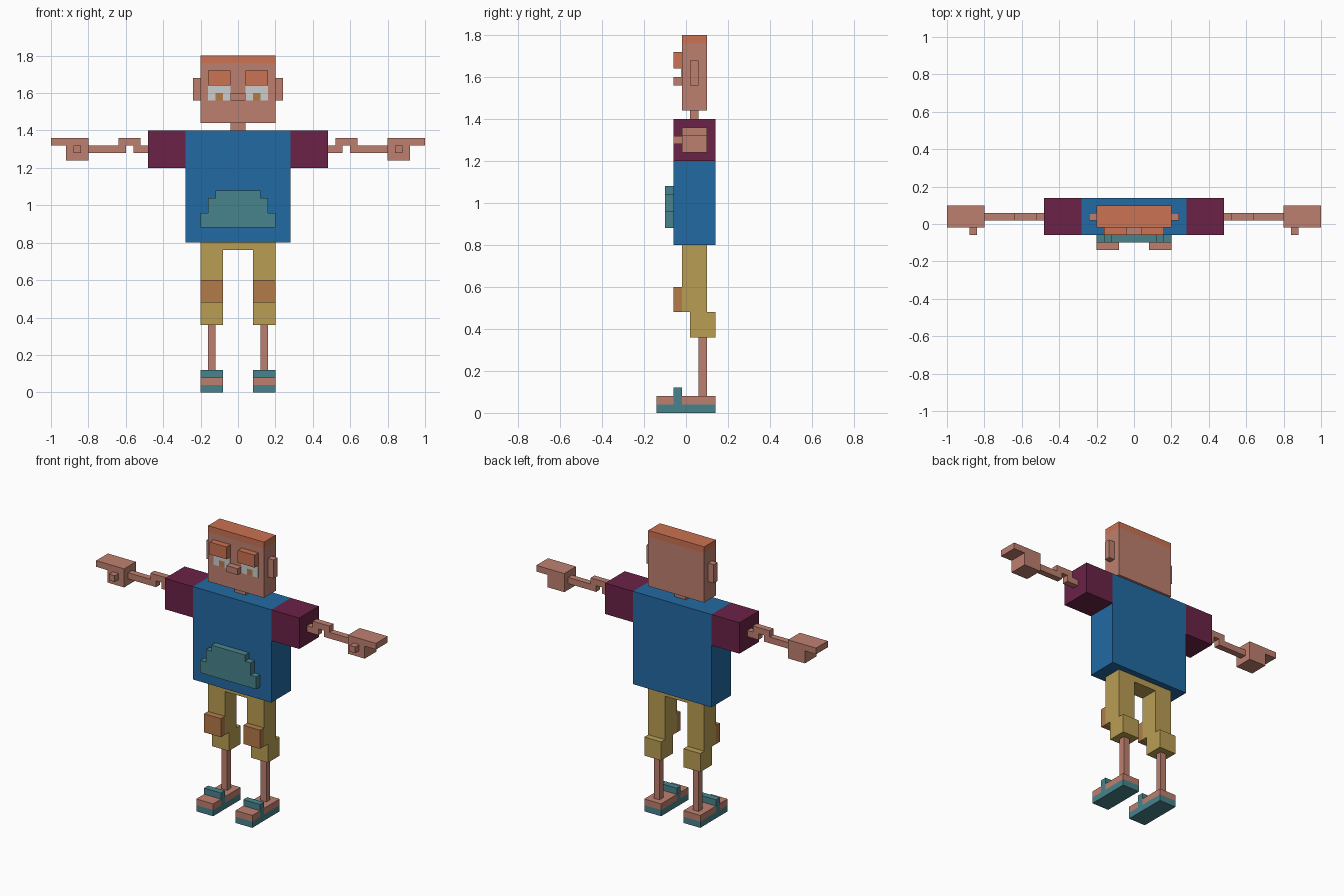
import bpy, bmesh
from mathutils import Vector

cube = bpy.data.objects.get("Cube")
if cube:
    bpy.data.objects.remove(cube, do_unlink=True)


def material(name, rgb):
    """Flat material from display colour, converted to linear."""
    lin = [(c / 255 / 12.92) if c < 11 else ((c / 255 + 0.055) / 1.055) ** 2.4 for c in rgb]
    mat = bpy.data.materials.new(name)
    mat.use_nodes = True
    mat.diffuse_color = (*lin, 1)
    mat.node_tree.nodes["Principled BSDF"].inputs["Base Color"].default_value = (*lin, 1)
    return mat


skin = material("skin", (190, 128, 112))
orange = material("orange hair", (203, 115, 82))
white = material("eye white", (205, 205, 205))
blue = material("shirt blue", (34, 106, 162))
maroon = material("sleeve maroon", (106, 34, 70))
teal = material("teal", (72, 132, 140))
khaki = material("trouser khaki", (186, 158, 84))
brown = material("patch brown", (180, 123, 74))


def extrude(name, points, axis, lo, hi, mat, side=1, cuts=(), mat2=None, rule=None):
    """Extrude a flat outline along x or y; side=-1 mirrors it across x.
    Cuts split the faces so that a rule can give some the second material."""
    bm = bmesh.new()
    verts = [bm.verts.new((lo, a, b) if axis == "x" else (a, lo, b)) for a, b in points]
    face = bm.faces.new(verts)
    made = bmesh.ops.extrude_face_region(bm, geom=[face])["geom"]
    shift = Vector((hi - lo, 0, 0) if axis == "x" else (0, hi - lo, 0))
    bmesh.ops.translate(bm, vec=shift, verts=[v for v in made if isinstance(v, bmesh.types.BMVert)])
    for v in bm.verts:
        v.co.x *= side
    for co, normal in cuts:
        bmesh.ops.bisect_plane(bm, geom=bm.verts[:] + bm.edges[:] + bm.faces[:],
                               plane_co=co, plane_no=normal)
    bmesh.ops.recalc_face_normals(bm, faces=bm.faces[:])
    if rule:
        for f in bm.faces:
            f.material_index = int(rule(f.calc_center_median()))
    mesh = bpy.data.meshes.new(name)
    bm.to_mesh(mesh)
    bm.free()
    mesh.materials.append(mat)
    if mat2:
        mesh.materials.append(mat2)
    obj = bpy.data.objects.new(name, mesh)
    bpy.context.collection.objects.link(obj)
    return obj


def box(name, x, y, z, mat, side=1, **extra):
    outline = [(x[0], z[0]), (x[1], z[0]), (x[1], z[1]), (x[0], z[1])]
    return extrude(name, outline, "y", y[0], y[1], mat, side, **extra)


def symmetric(half):
    """Complete an outline given only its +x half, bottom to top."""
    return half + [(-a, b) for a, b in reversed(half)]


BODY = (-0.02, 0.10)      # depth of head, legs and hands
TORSO = (-0.06, 0.14)     # depth of shirt
THIN = (0.02, 0.06)       # depth of neck, ears and arms
FRONT = (-0.06, -0.02)    # depth of raised front details

# Head with a hair band on top
box("head", (-0.2, 0.2), BODY, (1.44, 1.8), skin, cuts=[((0, 0, 1.76), (0, 0, 1))],
    mat2=orange, rule=lambda c: c.z > 1.76)
box("nose", (-0.04, 0.04), FRONT, (1.56, 1.6), skin)
box("neck", (-0.04, 0.04), THIN, (1.4, 1.44), skin)

# Shirt and pouch
box("shirt", (-0.28, 0.28), TORSO, (0.8, 1.4), blue)
pouch = [(0.2, 0.88), (0.2, 0.96), (0.16, 0.96), (0.16, 1.04), (0.12, 1.04), (0.12, 1.08)]
extrude("pouch", symmetric(pouch), "y", -0.1, -0.06, teal)

# Trousers: hip bar and both thighs in one outline
trousers = [(0.08, 0.76), (0.08, 0.48), (0.2, 0.48), (0.2, 0.8)]
extrude("trousers", symmetric(trousers), "y", *BODY, khaki)

# Outlines of the paired parts
ARM = [(0.48, 1.28), (0.56, 1.28), (0.56, 1.32), (0.6, 1.32), (0.6, 1.28), (0.8, 1.28),
       (0.8, 1.32), (0.64, 1.32), (0.64, 1.36), (0.52, 1.36), (0.52, 1.32), (0.48, 1.32)]
HAND = [(0.8, 1.24), (0.92, 1.24), (0.92, 1.32), (1, 1.32), (1, 1.36), (0.8, 1.36)]
EYE = [(0.04, 1.56), (0.08, 1.56), (0.08, 1.6), (0.12, 1.6), (0.12, 1.56),
       (0.16, 1.56), (0.16, 1.64), (0.04, 1.64)]
SHOE = [(-0.14, 0), (0.14, 0), (0.14, 0.08), (-0.02, 0.08), (-0.02, 0.12),
        (-0.06, 0.12), (-0.06, 0.08), (-0.14, 0.08)]
SHOE_CUTS = [((0, 0, 0.04), (0, 0, 1)), ((0, -0.06, 0), (0, 1, 0)), ((0, -0.02, 0), (0, 1, 0))]


def sole_or_strap(c):
    return c.z < 0.04 or -0.061 < c.y < -0.019


for label, s in (("left", 1), ("right", -1)):
    # Face details
    box(label + "_ear", (0.2, 0.24), THIN, (1.56, 1.68), skin, s)
    box(label + "_brow", (0.04, 0.16), FRONT, (1.64, 1.72), orange, s)
    extrude(label + "_eye", EYE, "y", -0.024, -0.02, white, s)
    box(label + "_pupil", (0.08, 0.12), (-0.024, -0.02), (1.56, 1.6), brown, s)
    # Arm
    box(label + "_sleeve", (0.28, 0.48), TORSO, (1.2, 1.4), maroon, s)
    extrude(label + "_arm", ARM, "y", *THIN, skin, s)
    extrude(label + "_hand", HAND, "y", *BODY, skin, s)
    box(label + "_thumb", (0.84, 0.88), FRONT, (1.28, 1.32), skin, s)
    # Leg
    box(label + "_trouser_cuff", (0.08, 0.2), (0.02, 0.14), (0.36, 0.48), khaki, s)
    box(label + "_knee_patch", (0.08, 0.2), FRONT, (0.48, 0.6), brown, s)
    box(label + "_shin", (0.12, 0.16), (0.06, 0.1), (0.08, 0.36), skin, s)
    extrude(label + "_sandal", SHOE, "x", 0.08, 0.2, skin, s, SHOE_CUTS, teal, sole_or_strap)
